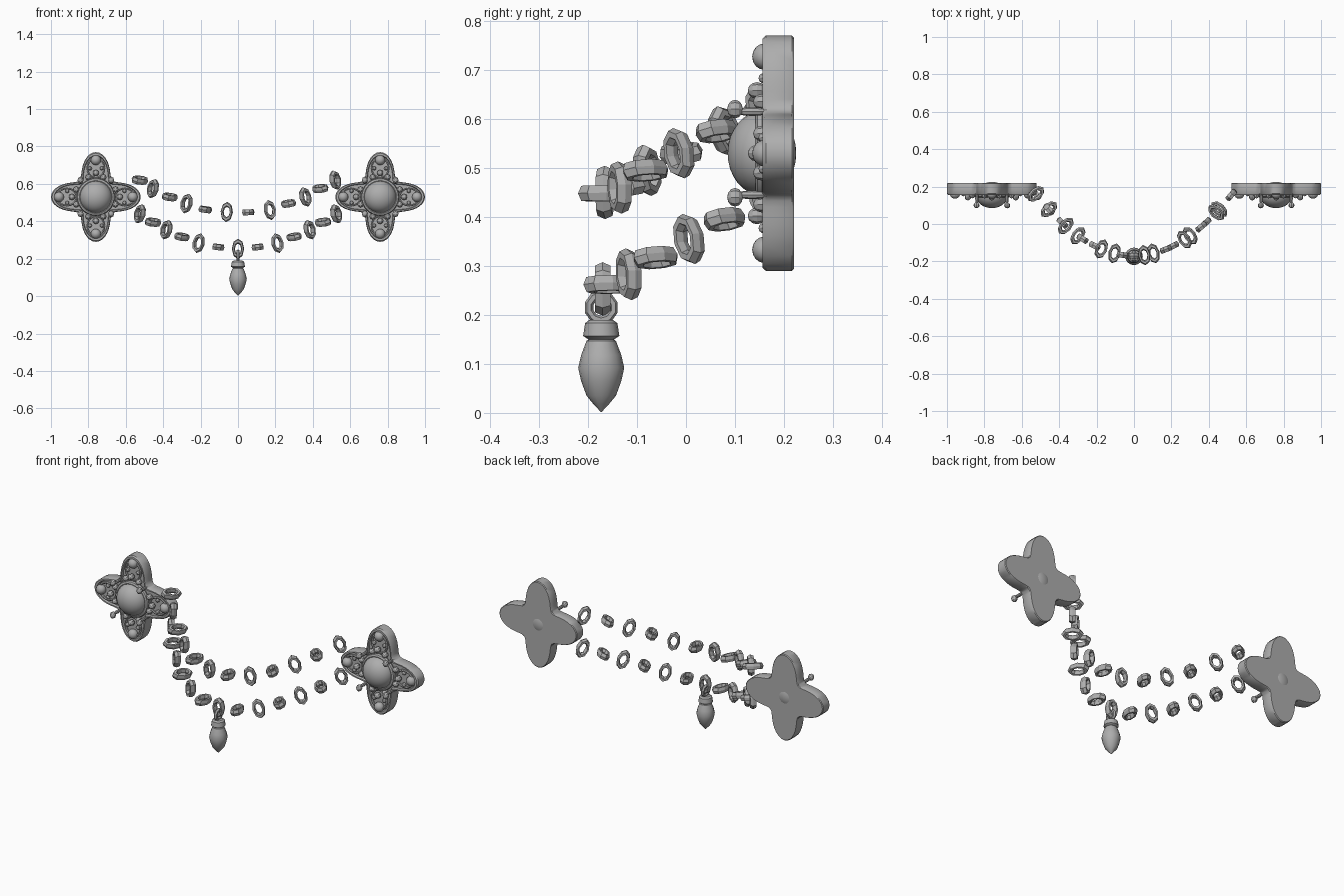
import bpy, bmesh, math
from mathutils import Matrix, Vector

if "Cube" in bpy.data.objects:
    bpy.data.objects.remove(bpy.data.objects["Cube"])

metal = bpy.data.materials.new("antique_grey")
metal.diffuse_color = (0.42, 0.42, 0.42, 1)
metal.use_nodes = True
metal.node_tree.nodes["Principled BSDF"].inputs["Base Color"].default_value = metal.diffuse_color


def finish(ob, name, angle=None):
    ob.name = name
    ob.data.materials.append(metal)
    if angle:
        bpy.ops.object.select_all(action='DESELECT')
        ob.select_set(True)
        bpy.context.view_layer.objects.active = ob
        bpy.ops.object.shade_smooth_by_angle(angle=math.radians(angle))
    return ob


def from_bmesh(bm, name, angle=None):
    bmesh.ops.recalc_face_normals(bm, faces=bm.faces)
    me = bpy.data.meshes.new(name)
    bm.to_mesh(me)
    bm.free()
    ob = bpy.data.objects.new(name, me)
    bpy.context.collection.objects.link(ob)
    return finish(ob, name, angle)


def loft(rings, name, angle):
    """Skin equal-length point rings, closing both ends with fans."""
    bm = bmesh.new()
    loops = [[bm.verts.new(p) for p in ring] for ring in rings]
    n = len(loops[0])
    for a, b in zip(loops, loops[1:]):
        for i in range(n):
            j = (i + 1) % n
            bm.faces.new((a[i], a[j], b[j], b[i]))
    for loop in (loops[0], loops[-1]):
        mid = bm.verts.new(sum((v.co for v in loop), Vector()) / n)
        for i in range(n):
            bm.faces.new((loop[i], loop[(i + 1) % n], mid))
    return from_bmesh(bm, name, angle)


def ball(name, loc, size, seg=8, rings=6, angle=None):
    bm = bmesh.new()
    m = Matrix.Translation(loc) @ Matrix.Diagonal((*size, 1)) @ Matrix.Rotation(math.pi / 2, 4, 'X')
    bmesh.ops.create_uvsphere(bm, u_segments=seg, v_segments=rings, radius=1, matrix=m)
    return from_bmesh(bm, name, angle)


def ring(name, matrix, R, r, seg, minor, angle=None):
    bpy.ops.mesh.primitive_torus_add(major_radius=R, minor_radius=r,
                                     major_segments=seg, minor_segments=minor)
    ob = bpy.context.object
    ob.data.transform(matrix)
    return finish(ob, name, angle)


def tube(name, pts, r):
    """Closed wire through the given points."""
    cu = bpy.data.curves.new(name, 'CURVE')
    cu.dimensions = '3D'
    cu.bevel_depth, cu.bevel_resolution = r, 1
    sp = cu.splines.new('POLY')
    sp.points.add(len(pts) - 1)
    for p, co in zip(sp.points, pts):
        p.co = (*co, 1)
    sp.use_cyclic_u = True
    ob = bpy.data.objects.new(name, cu)
    bpy.context.collection.objects.link(ob)
    bpy.ops.object.select_all(action='DESELECT')
    ob.select_set(True)
    bpy.context.view_layer.objects.active = ob
    bpy.ops.object.convert(target='MESH')
    return finish(bpy.context.object, name, 50)


def brooch(cx, cz, side):
    # four-lobed plate with a raised rim and recessed face
    def outline(inset, y):
        pts = []
        for i in range(80):
            a = 2 * math.pi * i / 80
            r = 0.125 + 0.115 * math.cos(2 * a) ** 2 - inset
            pts.append((cx + r * math.cos(a), y, cz + r * math.sin(a)))
        return pts
    steps = [(0.004, 0.22), (0, 0.216), (0, 0.163), (0.006, 0.156),
             (0.017, 0.156), (0.022, 0.168)]
    loft([outline(*s) for s in steps], side + "_plate", 35)

    # domed centre stone in a round setting
    ball(side + "_dome", (cx, 0.155, cz), (0.086, 0.07, 0.086), 24, 16, 40)
    facing = Matrix.Translation((cx, 0.155, cz)) @ Matrix.Rotation(math.pi / 2, 4, 'X')
    ring(side + "_setting", facing, 0.088, 0.013, 32, 8, 40)

    # setting beads on the diagonals
    for sx in (-1, 1):
        for sz in (-1, 1):
            ball(side + "_prong_bead", (cx + sx * 0.082, 0.1, cz + sz * 0.09),
                 (0.016, 0.016, 0.019))
            ball(side + "_prong", (cx + sx * 0.08, 0.135, cz + sz * 0.085),
                 (0.009, 0.035, 0.009))

    # ornament repeated on every lobe
    for k in range(4):
        a = k * math.pi / 2

        def place(u, v, y):
            return (cx + u * math.cos(a) - v * math.sin(a), y,
                    cz + u * math.sin(a) + v * math.cos(a))
        ball(side + "_tip_bead", place(0.197, 0, 0.16), (0.027, 0.025, 0.027), 12, 8, 40)
        ball(side + "_petal_bead", place(0.128, 0, 0.145), (0.017, 0.019, 0.017))
        for s in (-1, 1):
            ball(side + "_lobe_bead", place(0.105, s * 0.04, 0.155), (0.016, 0.018, 0.016))
            ball(side + "_small_bead", place(0.153, s * 0.032, 0.16), (0.011, 0.012, 0.011))
        wire = []
        for i in range(20):
            t = 2 * math.pi * i / 20
            wire.append(place(0.155 - 0.052 * math.cos(t), 0.046 * math.sin(t), 0.162))
        tube(side + "_lobe_wire", wire, 0.006)


for side, cx in (("left", -0.76), ("right", 0.76)):
    brooch(cx, 0.53, side)


def chain(name, xz, first_upright):
    # alternate upright and flat links along a hanging curve
    pts = [Vector((x, -0.17 + 1.2 * x * x, z)) for x, z in xz]
    for i, p in enumerate(pts):
        t = (pts[min(i + 1, len(pts) - 1)] - pts[max(i - 1, 0)]).normalized()
        across = Vector((0, 0, 1)).cross(t).normalized()
        long = t.cross(across) if (i % 2 == 0) == first_upright else across
        m = Matrix((t, long, t.cross(long))).transposed().to_4x4()
        m = Matrix.Translation(p) @ m @ Matrix.Diagonal((0.025, 0.041, 0.054, 1))
        ring(name, m, 1, 0.33, 8, 6)


chain("upper_link", [(-0.525, 0.62), (-0.455, 0.575), (-0.365, 0.53), (-0.275, 0.495),
                     (-0.175, 0.463), (-0.06, 0.45), (0.055, 0.448), (0.17, 0.46),
                     (0.27, 0.495), (0.36, 0.53), (0.44, 0.575), (0.52, 0.62)], False)
half = [(0.105, 0.262), (0.21, 0.283), (0.3, 0.317), (0.383, 0.355), (0.455, 0.395), (0.525, 0.44)]
chain("lower_link", [(-x, z) for x, z in reversed(half)] + [(0, 0.253)] + half, True)

# pendant: ring, cap and drop
hang = Matrix.Translation((0, -0.173, 0.215)) @ Matrix.Rotation(math.pi / 2, 4, 'Y')
ring("pendant_ring", hang, 0.026, 0.009, 10, 6)


def turned(name, profile):
    rings = [[(r * math.cos(i * math.pi / 8), -0.173 + r * math.sin(i * math.pi / 8), z)
              for i in range(16)] for r, z in profile]
    loft(rings, name, 35)


turned("pendant_cap", [(0.02, 0.146), (0.037, 0.157), (0.033, 0.183), (0.024, 0.19)])
turned("pendant_drop", [(0.001, 0.002), (0.016, 0.018), (0.03, 0.035), (0.041, 0.065),
                        (0.047, 0.092), (0.041, 0.118), (0.03, 0.147), (0.02, 0.153)])
